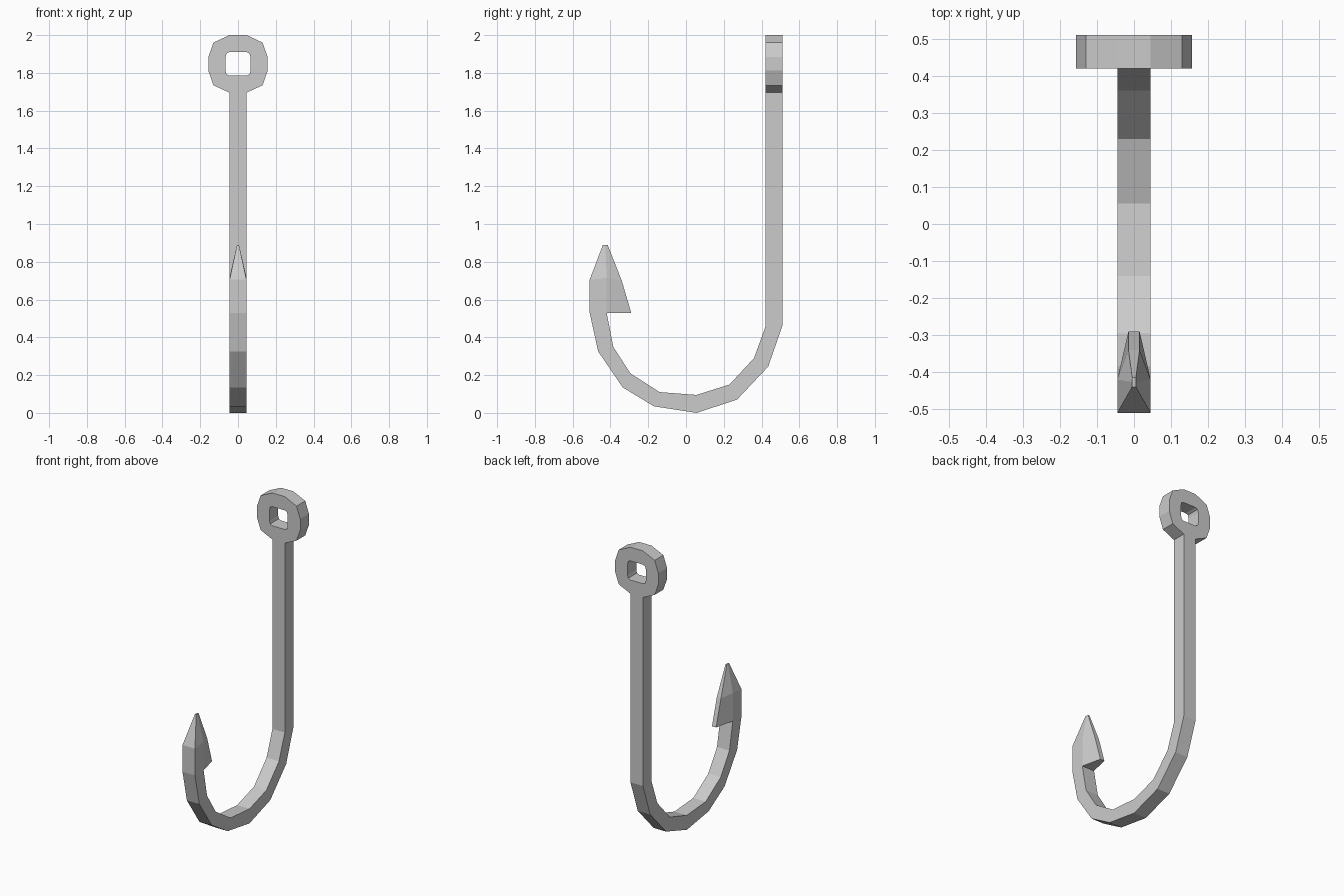
import bpy, bmesh

if "Cube" in bpy.data.objects:
    bpy.data.objects.remove(bpy.data.objects["Cube"])

W = 0.045                 # half width of the square wire
Y0, Y1 = 0.42, 0.51       # shank / eye depth range
bm = bmesh.new()


def add_loop(points):
    return [bm.verts.new(p) for p in points]


def bridge(a, b, skip=()):
    """Join two closed vertex loops with quads."""
    n = len(a)
    for i in range(n):
        if i not in skip:
            j = (i + 1) % n
            bm.faces.new((a[i], a[j], b[j], b[i]))


def section(outer, inner):
    """Square wire cross-section from (y, z) points of both sides."""
    return add_loop([(-W, *outer), (W, *outer), (W, *inner), (-W, *inner)])


# Shank and bend: paired outer and inner profile points
outer = [(Y1, 1.695), (Y1, 0.46), (0.435, 0.245), (0.27, 0.07), (0.055, 0.0),
         (-0.17, 0.035), (-0.335, 0.135), (-0.465, 0.325), (-0.51, 0.53)]
inner = [(Y0, 1.695), (Y0, 0.455), (0.36, 0.29), (0.23, 0.15), (0.055, 0.095),
         (-0.14, 0.11), (-0.295, 0.21), (-0.385, 0.35), (-0.42, 0.53)]
wire = [section(o, i) for o, i in zip(outer, inner)]
for a, b in zip(wire, wire[1:]):
    bridge(a, b)


# Barbed point: three stacked six-sided sections narrowing to the tip
def point_row(rows):
    right = [(x, y, z) for x, y, z in rows]
    left = [(-x, y, z) for x, y, z in reversed(rows)]
    return add_loop(right + left)


base = point_row([(W, -0.51, 0.53), (W, -0.42, 0.53), (0.015, -0.29, 0.53)])
mid = point_row([(W, -0.51, 0.705), (W, -0.42, 0.715), (0.015, -0.34, 0.70)])
tip = point_row([(0.005, -0.44, 0.89), (0.005, -0.427, 0.89), (0.005, -0.415, 0.89)])
bridge(base, mid)
bridge(mid, tip)
bm.faces.new(tip)
bm.faces.new(base[1:5])   # barb underside


# Eye: twelve-sided ring around a rounded square hole, open at the shank
def eye_loop(corner, y):
    """Repeat one quarter outline (x, z offset) in all four quadrants."""
    pts = []
    for sx, sz in ((1, 1), (1, -1), (-1, -1), (-1, 1)):
        quarter = corner if sx * sz > 0 else corner[::-1]
        pts += [(sx * x, y, 1.8475 + sz * z) for x, z in quarter]
    return add_loop(pts)


rim = [(W, 0.1525), (0.13, 0.113), (0.157, 0.036)]
hole = [(W, 0.0625), (0.061, 0.055), (0.066, 0.036)]
rim_f, rim_b = eye_loop(rim, Y0), eye_loop(rim, Y1)
hole_f, hole_b = eye_loop(hole, Y0), eye_loop(hole, Y1)
bridge(rim_f, rim_b, skip=(5,))
bridge(hole_f, hole_b)
bridge(rim_f, hole_f)
bridge(rim_b, hole_b)

# Weld the parts into one closed hook
bmesh.ops.remove_doubles(bm, verts=bm.verts, dist=0.001)
bmesh.ops.recalc_face_normals(bm, faces=bm.faces)
mesh = bpy.data.meshes.new("fishing_hook")
bm.to_mesh(mesh)
bm.free()
bpy.context.collection.objects.link(bpy.data.objects.new("fishing_hook", mesh))
